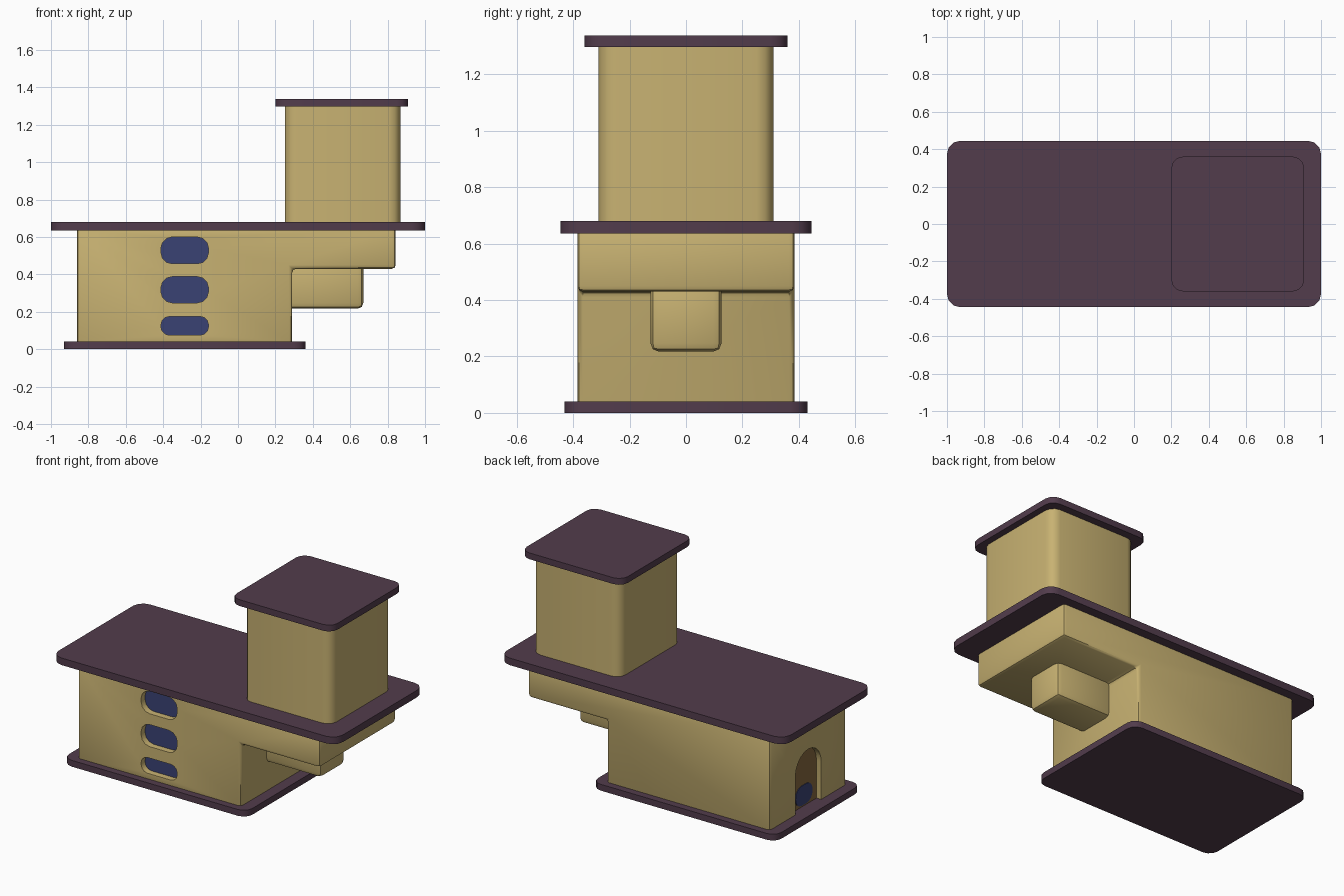
import bpy, bmesh, math
from mathutils import Vector

if "Cube" in bpy.data.objects:
    bpy.data.objects.remove(bpy.data.objects["Cube"])


def material(name, hex_rgb):
    rgb = [((hex_rgb >> s) & 255) / 255 for s in (16, 8, 0)]
    m = bpy.data.materials.new(name)
    m.diffuse_color = [((c + 0.055) / 1.055) ** 2.4 for c in rgb] + [1]
    m.use_nodes = True
    m.node_tree.nodes["Principled BSDF"].inputs["Base Color"].default_value = m.diffuse_color
    return m


TAN = material("tan", 0xC8B272)
PLUM = material("plum", 0x523C4C)
BLUE = material("blue", 0x3A4274)
BROWN = material("brown", 0x86683E)


def rounded_rect(a0, a1, b0, b1, r, seg=3):
    pts = []
    for i, (ca, cb) in enumerate([(a1 - r, b1 - r), (a0 + r, b1 - r), (a0 + r, b0 + r), (a1 - r, b0 + r)]):
        for k in range(seg + 1):
            t = math.pi / 2 * (i + k / seg)
            pts.append((ca + r * math.cos(t), cb + r * math.sin(t)))
    return pts


def arch(w, z0, spring, seg=10):
    top = [(w * math.cos(math.pi * k / seg), spring + w * math.sin(math.pi * k / seg)) for k in range(seg + 1)]
    return [(w, z0)] + top + [(-w, z0)]


def prism(name, pts, axis, lo, hi, mat, bevel=0):
    """Extrude a 2D outline along an axis, optionally bevelling every edge."""
    place = {"x": lambda a, b, t: (t, a, b),
             "y": lambda a, b, t: (a, t, b),
             "z": lambda a, b, t: (a, b, t)}[axis]
    bm = bmesh.new()
    face = bm.faces.new([bm.verts.new(place(a, b, lo)) for a, b in pts])
    ext = bmesh.ops.extrude_face_region(bm, geom=[face], use_keep_orig=True)
    verts = [g for g in ext["geom"] if isinstance(g, bmesh.types.BMVert)]
    bmesh.ops.translate(bm, verts=verts, vec=Vector(place(0, 0, hi - lo)))
    bmesh.ops.recalc_face_normals(bm, faces=bm.faces)
    if bevel:
        bmesh.ops.bevel(bm, geom=bm.edges[:], offset=bevel, segments=2, profile=0.5, affect="EDGES")
    mesh = bpy.data.meshes.new(name)
    bm.to_mesh(mesh)
    bm.free()
    mesh.materials.append(mat)
    ob = bpy.data.objects.new(name, mesh)
    bpy.context.collection.objects.link(ob)
    return ob


def cut(target, cutter):
    mod = target.modifiers.new("cut", "BOOLEAN")
    mod.operation, mod.solver, mod.object = "DIFFERENCE", "EXACT", cutter
    bpy.context.view_layer.objects.active = target
    bpy.ops.object.modifier_apply(modifier=mod.name)
    bpy.data.objects.remove(cutter)


# Plum slabs: ground plate, long middle deck, tower roof
prism("base_plate", rounded_rect(-0.93, 0.36, -0.43, 0.43, 0.06), "z", 0, 0.04, PLUM)
prism("middle_deck", rounded_rect(-1, 1, -0.445, 0.445, 0.07), "z", 0.635, 0.68, PLUM)
prism("tower_roof", rounded_rect(0.2, 0.91, -0.36, 0.36, 0.06), "z", 1.297, 1.337, PLUM)

# Upper tower
prism("tower", rounded_rect(0.25, 0.868, -0.31, 0.31, 0.06), "z", 0.67, 1.305, TAN)

# Lower house with the overhanging end
profile = [(-0.86, 0.02), (0.29, 0.02), (0.29, 0.43), (0.843, 0.43), (0.843, 0.655), (-0.86, 0.655)]
house = prism("house_body", profile, "y", -0.385, 0.385, TAN, bevel=0.02)

# Bracket under the overhang
prism("overhang_bracket", [(0.24, 0.217), (0.67, 0.217), (0.67, 0.48), (0.24, 0.48)],
      "y", -0.126, 0.126, TAN, bevel=0.03)

# Three recessed front windows
for i, (z0, z1, r) in enumerate([(0.075, 0.175, 0.045), (0.248, 0.388, 0.06), (0.457, 0.6, 0.06)]):
    cut(house, prism("cutter", rounded_rect(-0.412, -0.158, z0, z1, r), "y", -0.5, -0.335, TAN))
    g = 0.005
    prism(f"window_pane_{i + 1}", rounded_rect(-0.412 - g, -0.158 + g, z0 - g, z1 + g, r + g),
          "y", -0.345, -0.325, BLUE)

# Arched doorway in the left end with a door and a small flap
cut(house, prism("cutter", arch(0.13, 0.03, 0.28), "x", -1, -0.82, TAN))
prism("arched_door", arch(0.134, 0.03, 0.28), "x", -0.827, -0.81, BROWN)
prism("door_flap", rounded_rect(-0.085, 0.085, 0.05, 0.175, 0.06, 4), "x", -0.831, -0.82, BLUE)

# Smooth rounded corners, sharp edges elsewhere
for ob in bpy.context.scene.objects:
    ob.select_set(True)
bpy.ops.object.shade_smooth_by_angle(angle=math.radians(35))
